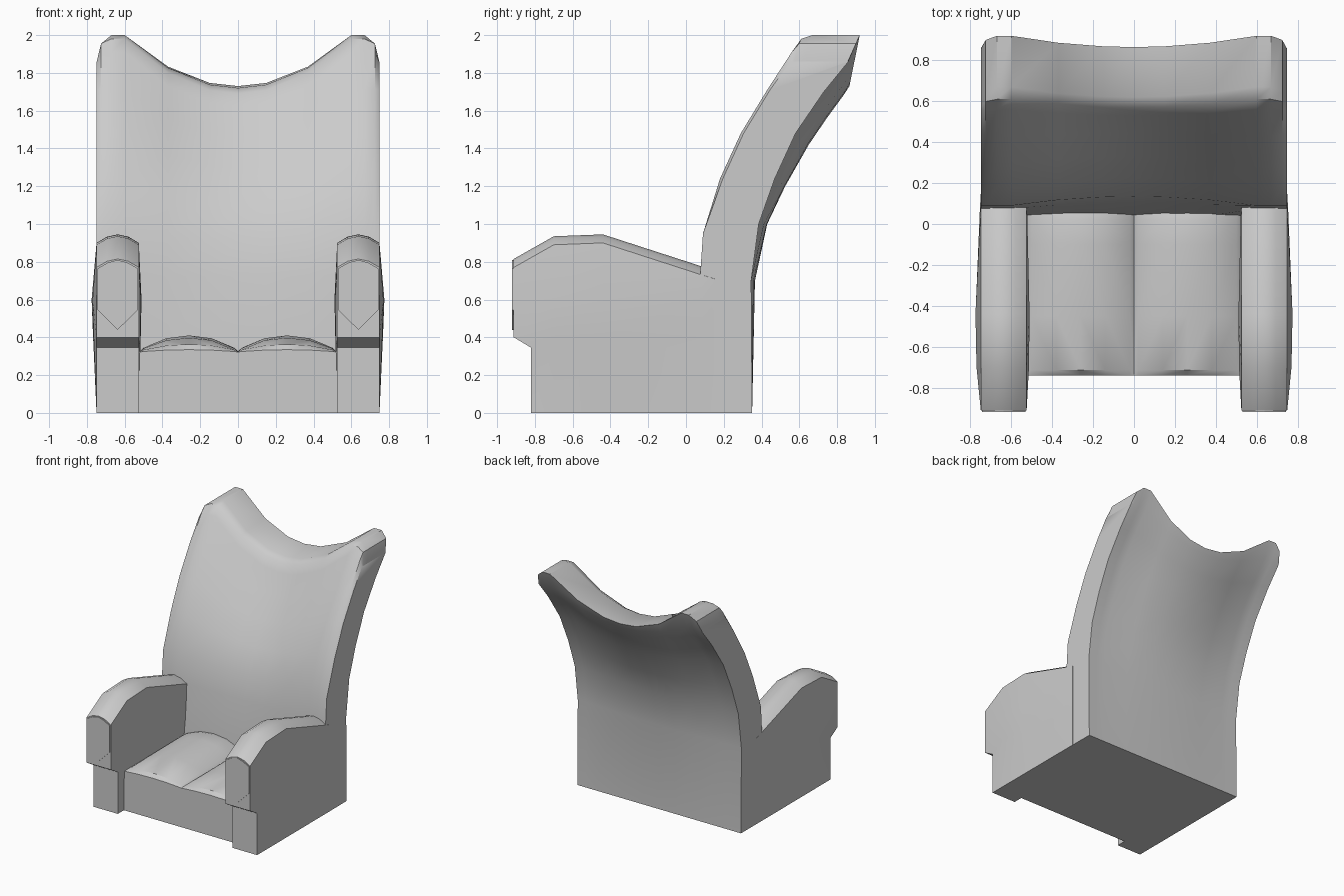
import bpy, bmesh, math

if "Cube" in bpy.data.objects:
    bpy.data.objects.remove(bpy.data.objects["Cube"])


def loft(name, sections, mirror=False, angle=35):
    """Skin closed rings of equal length; caps are strips pairing point i with n-1-i."""
    bm = bmesh.new()
    rings = [[bm.verts.new(p) for p in s] for s in sections]
    n = len(rings[0])
    for a, b in zip(rings, rings[1:]):
        for i in range(n):
            j = (i + 1) % n
            bm.faces.new((a[i], a[j], b[j], b[i]))
    for r in (rings[0], rings[-1]):
        for i in range((n - 1) // 2):
            ids = list(dict.fromkeys((i, i + 1, n - 2 - i, n - 1 - i)))
            if len(ids) > 2:
                bm.faces.new([r[k] for k in ids])
    bmesh.ops.remove_doubles(bm, verts=bm.verts, dist=0.0005)
    bmesh.ops.recalc_face_normals(bm, faces=bm.faces)
    me = bpy.data.meshes.new(name)
    bm.to_mesh(me)
    bm.free()
    ob = bpy.data.objects.new(name, me)
    bpy.context.collection.objects.link(ob)
    bpy.ops.object.select_all(action='DESELECT')
    bpy.context.view_layer.objects.active = ob
    ob.select_set(True)
    bpy.ops.object.shade_smooth_by_angle(angle=math.radians(angle))
    if mirror:
        m = ob.modifiers.new("mirror", 'MIRROR')
        m.use_mirror_merge = False
    return ob


# Backrest: side and centre profiles (y, z), front upwards then rear downwards
side = [(.04, 0), (.04, .3), (.075, .73), (.09, .95), (.18, 1.24), (.29, 1.48),
        (.43, 1.71), (.56, 1.91), (.61, 1.98), (.67, 2.0),
        (.92, 2.0), (.86, 1.86), (.73, 1.70), (.58, 1.48), (.47, 1.24),
        (.385, 1.0), (.345, .7), (.35, 0)]
centre = [(.04, 0), (.04, .3), (.105, .72), (.135, .92), (.225, 1.12), (.33, 1.30),
          (.44, 1.47), (.53, 1.62), (.57, 1.69), (.62, 1.72),
          (.865, 1.73), (.84, 1.69), (.745, 1.56), (.65, 1.42), (.525, 1.2),
          (.43, 1.0), (.365, .7), (.35, 0)]


def back_section(x):
    a = abs(x)
    w = max(0, 1 - (a / .6) ** 2)
    top = {.725: 1.955, .748: 1.86}.get(a, 3)   # rounded upper corners
    pts = []
    for i, ((ys, zs), (yc, zc)) in enumerate(zip(side, centre)):
        y, z = ys + (yc - ys) * w, zs + (zc - zs) * w
        if z > top:
            y, z = y - (z - top) * .45, top
        if a == .748 and 3 < i < 10:            # softened front edge
            y += .015
        pts.append((x, y, z))
    return pts


half = [.15, .37, .6, .67, .725, .748]
loft("backrest", [back_section(x) for x in [-v for v in reversed(half)] + [0] + half])

# Arms: bulging side panels with an arched top and an overhanging front
ARM_X, ARM_W = .637, .112


def arm_section(y, shoulder, bulge):
    rows = [(1, 0, 0), (1, .345, .6), (1, .40, .7), (1, .6, 1), (1, shoulder, 0),
            (.5, shoulder + .033, 0), (0, shoulder + .045, 0)]
    rows += [(-u, z, b) for u, z, b in reversed(rows[:-1])]
    pts = []
    for u, z, b in rows:
        swell = b * bulge * (1 if u > 0 else .55)
        x = ARM_X + u * ARM_W + math.copysign(swell, u)
        pts.append((x, -.82 if y < -.9 and z < .35 else y, z))
    return pts


loft("arm", [arm_section(*s) for s in
             [(-.912, .77, 0), (-.7, .89, .021), (-.44, .90, .026), (.085, .73, .004),
              (.15, .71, 0)]], mirror=True)

# Pointed panels on the arm fronts
outline = [(0, .44), (1, .545), (1, .765), (.5, .795), (0, .81), (-.5, .795), (-1, .765), (-1, .545)]
# ring starts at the lower left so that the caps pair left with right
outline = outline[1:5] + outline[5:] + outline[:1]
loft("arm_front_panel", [[(ARM_X + u * .106, y, z) for u, z in outline[-1:] + outline[:-1]]
                         for y in (-.92, -.90)], mirror=True, angle=20)

# Seat base
loft("seat_base", [[(-.53, y, 0), (-.53, y, .315), (.53, y, .315), (.53, y, 0)]
                   for y in (-.74, .15)])

# Cushions: domed pads with a narrow bevelled border
dome = [(0, 0), (.02, .02), (.14, .07), (.26, .085), (.38, .07), (.5, .02), (.522, 0)]


def cushion_section(y, base, k):
    return ([(x, y, base + h * k) for x, h in dome] +
            [(x, y, .30) for x, h in reversed(dome)])


loft("seat_cushion", [cushion_section(*s) for s in
                      [(-.74, .322, .15), (-.715, .325, .45), (-.45, .325, .85),
                       (-.1, .325, 1), (.02, .325, 1), (.06, .322, .9)]], mirror=True)
